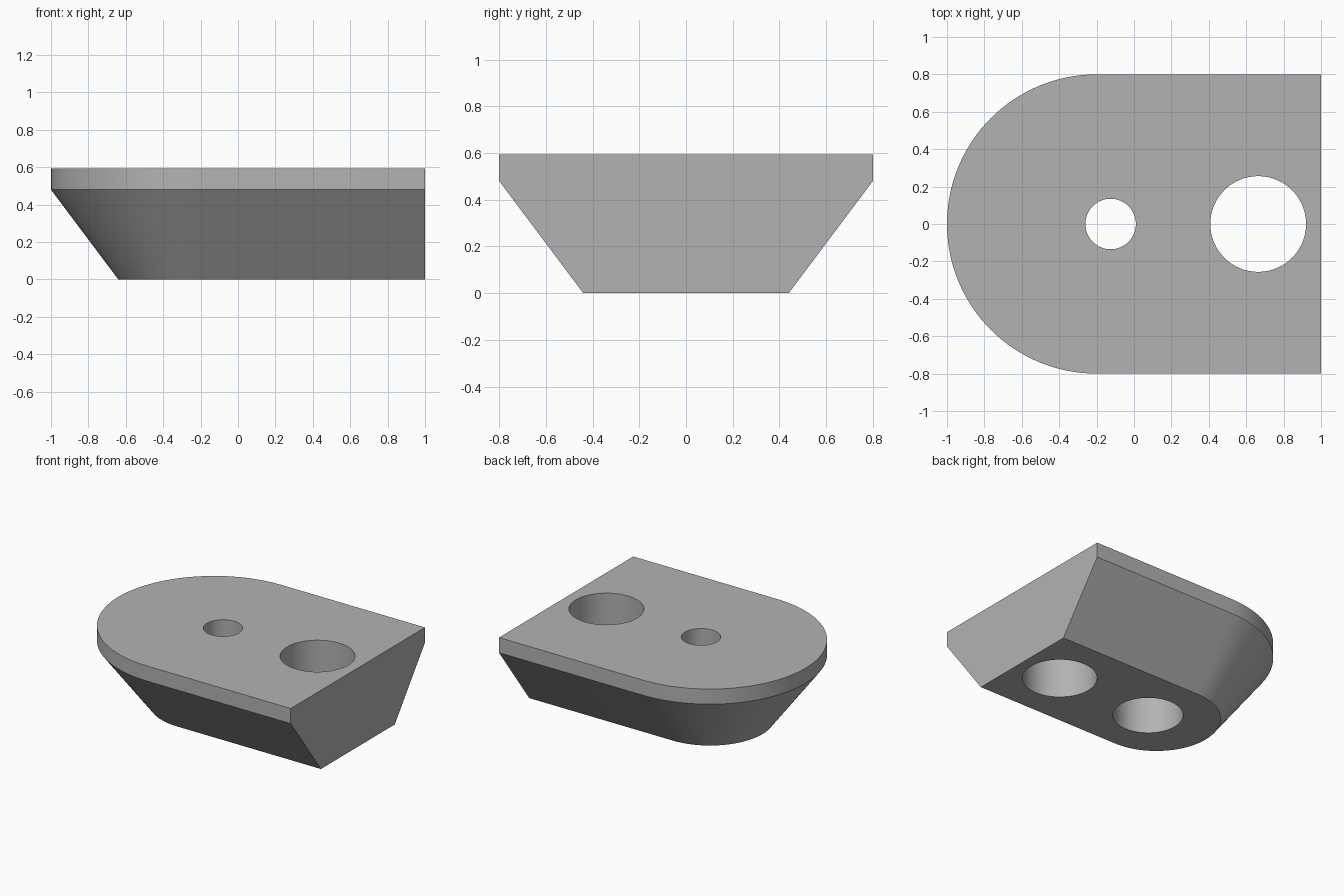
import bpy, bmesh, math

cube = bpy.data.objects.get("Cube")
if cube:
    bpy.data.objects.remove(cube, do_unlink=True)

HEIGHT, RIM = 0.594, 0.48
ARC_X, END_X = -0.2, 1.0

grey = bpy.data.materials.new("plain grey")
grey.use_nodes = True
colour = (0.45, 0.45, 0.45, 1)
grey.diffuse_color = colour
grey.node_tree.nodes["Principled BSDF"].inputs["Base Color"].default_value = colour


def loft(name, rings):
    """Skin a stack of matching closed outlines and cap both ends."""
    bm = bmesh.new()
    loops = [[bm.verts.new(p) for p in ring] for ring in rings]
    n = len(loops[0])
    for low, high in zip(loops, loops[1:]):
        for i in range(n):
            j = (i + 1) % n
            bm.faces.new((low[i], low[j], high[j], high[i]))
    bm.faces.new(loops[0][::-1])
    bm.faces.new(loops[-1])
    bmesh.ops.recalc_face_normals(bm, faces=bm.faces)
    mesh = bpy.data.meshes.new(name)
    bm.to_mesh(mesh)
    bm.free()
    mesh.materials.append(grey)
    obj = bpy.data.objects.new(name, mesh)
    bpy.context.collection.objects.link(obj)
    return obj


def d_outline(r, z, steps=64):
    """Half-round outline with a square end at +x."""
    arc = [math.pi * (0.5 + i / steps) for i in range(steps + 1)]
    pts = [(ARC_X + r * math.cos(a), r * math.sin(a), z) for a in arc]
    return pts + [(END_X, -r, z), (END_X, r, z)]


def circle(x, r, z, steps=64):
    turn = 2 * math.pi / steps
    return [(x + r * math.cos(i * turn), r * math.sin(i * turn), z) for i in range(steps)]


# Tapered body with an upright rim
body = loft("tapered_block", [d_outline(0.44, 0), d_outline(0.8, RIM), d_outline(0.8, HEIGHT)])

# Straight hole, and a small hole with a wide counterbore from below
cutters = [
    loft("large_hole_cutter", [circle(0.664, 0.256, z) for z in (-0.1, 0.7)]),
    loft("stepped_hole_cutter", [circle(-0.125, r, z) for r, z in
                                 ((0.24, -0.1), (0.24, 0.36), (0.135, 0.36), (0.135, 0.7))]),
]
for cutter in cutters:
    cutter.hide_render = True
    cutter.hide_set(True)
    cut = body.modifiers.new(cutter.name, "BOOLEAN")
    cut.operation = "DIFFERENCE"
    cut.solver = "EXACT"
    cut.object = cutter

# Bake the cuts, then smooth the curved walls
bpy.context.view_layer.update()
baked = bpy.data.meshes.new_from_object(body.evaluated_get(bpy.context.evaluated_depsgraph_get()))
body.modifiers.clear()
body.data = baked
for cutter in cutters:
    bpy.data.objects.remove(cutter, do_unlink=True)

bpy.ops.object.select_all(action="DESELECT")
body.select_set(True)
bpy.context.view_layer.objects.active = body
bpy.ops.object.shade_smooth_by_angle(angle=math.radians(30))
